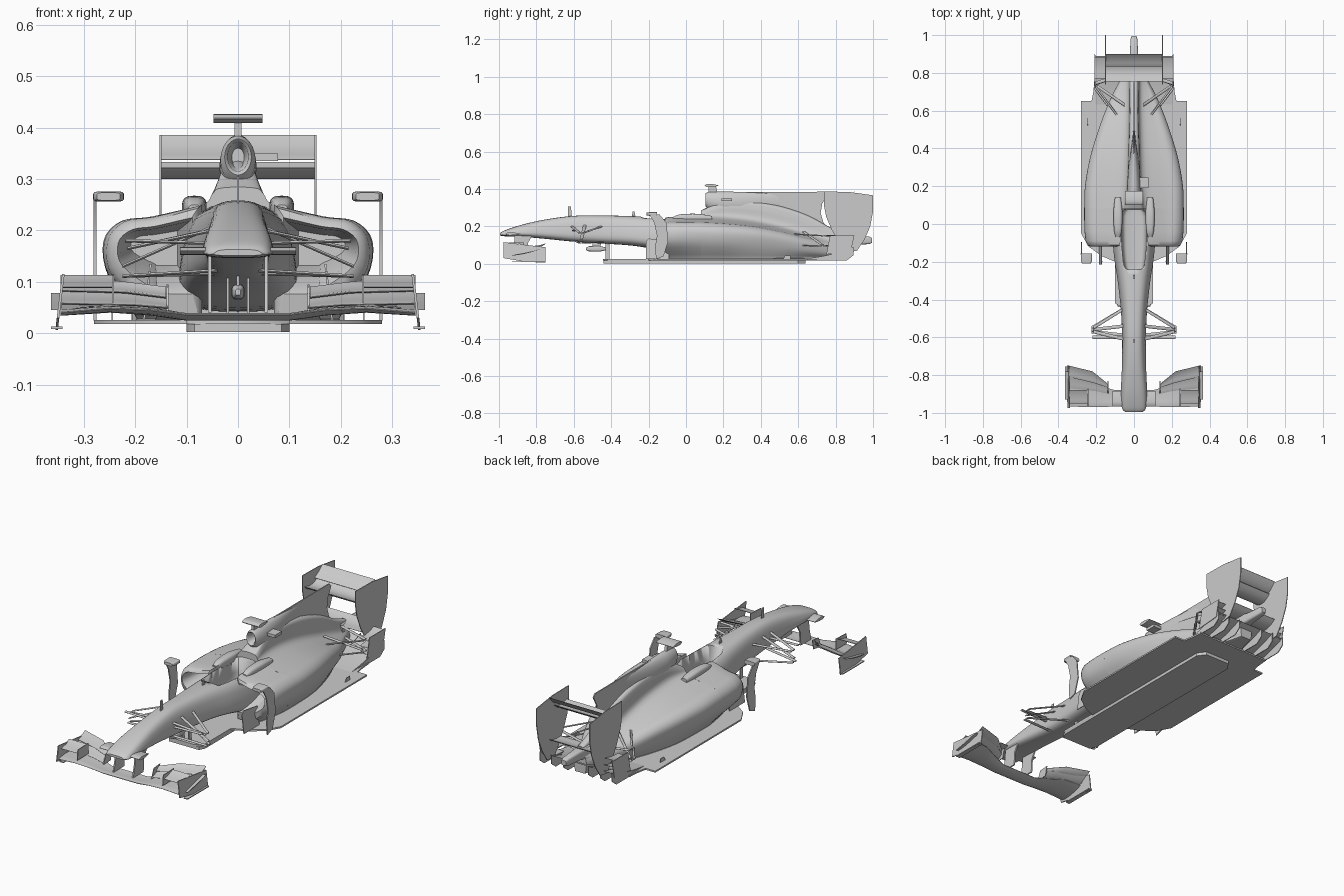
import bpy, bmesh, math

if "Cube" in bpy.data.objects:
    bpy.data.objects.remove(bpy.data.objects["Cube"])

# ---------- helpers ----------
def mesh(name, verts, faces, mirror=False, angle=35):
    me = bpy.data.meshes.new(name)
    me.from_pydata(verts, [], faces)
    bm = bmesh.new()
    bm.from_mesh(me)
    bmesh.ops.recalc_face_normals(bm, faces=bm.faces)
    bm.to_mesh(me)
    bm.free()
    me.polygons.foreach_set("use_smooth", [True] * len(me.polygons))
    me.set_sharp_from_angle(angle=math.radians(angle))
    ob = bpy.data.objects.new(name, me)
    bpy.context.scene.collection.objects.link(ob)
    if mirror:
        ob.modifiers.new("mirror", "MIRROR").use_mirror_merge = False
    return ob

def loft(name, rings, mirror=False, angle=35):
    n = len(rings[0])
    faces = [(k*n+i, k*n+(i+1) % n, (k+1)*n+(i+1) % n, (k+1)*n+i)
             for k in range(len(rings)-1) for i in range(n)]
    faces += [tuple(range(n)), tuple(range((len(rings)-1)*n, len(rings)*n))]
    return mesh(name, [p for r in rings for p in r], faces, mirror, angle)

def dense(pts, n):
    """Smooth curve through tuples of any length."""
    out = []
    for i in range(len(pts)-1):
        a, b, c, d = pts[max(i-1, 0)], pts[i], pts[i+1], pts[min(i+2, len(pts)-1)]
        for k in range(n):
            t = k/n
            out.append(tuple(.5*(2*q + (r-p)*t + (2*p-5*q+4*r-s)*t*t + (3*q-p-3*r+s)*t**3)
                             for p, q, r, s in zip(a, b, c, d)))
    return out + [pts[-1]]

def plate(name, pts, x, t, mirror=False, lean=0):
    """Side-view outline (y, z) given thickness in x; lean moves the foot outward."""
    zt = max(p[1] for p in pts)
    return loft(name, [[(x+s*t/2+lean*(zt-z), y, z) for y, z in pts] for s in (-1, 1)], mirror, 30)

def slab(name, pts, z0, z1):
    """Half top-view outline (x, y), mirrored into one sheet."""
    full = pts + [(-x, y) for x, y in reversed(pts)]
    return loft(name, [[(x, y, z) for x, y in full] for z in (z0, z1)])

def box(name, x0, x1, y0, y1, z0, z1, mirror=False):
    return loft(name, [[(x0, y, z0), (x1, y, z0), (x1, y, z1), (x0, y, z1)] for y in (y0, y1)], mirror)

def foil(name, stations, camber, thick, mirror=False):
    """Wing swept through stations (x, y0, z0, y1, z1); camber sags the middle."""
    rings = []
    for x, y0, z0, y1, z1 in stations:
        up, lo = [], []
        for k in range(9):
            t = k/8
            y, z = y0+(y1-y0)*t, z0+(z1-z0)*t - camber*4*t*(1-t)
            h = thick*(math.sqrt(t)*(1-t)*1.3 + .06)
            up.append((x, y, z+h))
            lo.append((x, y, z-h))
        rings.append(up + lo[::-1])
    return loft(name, rings, mirror)

def rod(name, a, b, ry=.009, rz=.0035):
    c = [(math.cos(k*math.pi/5), math.sin(k*math.pi/5)) for k in range(10)]
    return loft(name, [[(p[0], p[1]+ry*u, p[2]+rz*v) for u, v in c] for p in (a, b)], True, 50)

def oval(y, cx, hw, zb, zt, e=2.0, taper=0.0, n=32):
    ring = []
    for k in range(n):
        c, s = math.cos(2*math.pi*k/n), math.sin(2*math.pi*k/n)
        u = math.copysign(abs(c)**(2/e), c)
        v = math.copysign(abs(s)**(2/e), s)
        ring.append((cx + hw*u*(1-taper*v), y, (zb+zt)/2 + (zt-zb)/2*v))
    return ring

# ---------- nose and chassis, with cockpit opening ----------
sec = [(-.995, .045, .151, .163), (-.97, .062, .147, .178), (-.88, .066, .144, .208),
       (-.75, .061, .133, .237), (-.6, .06, .118, .256), (-.45, .067, .108, .258),
       (-.3, .083, .098, .255), (-.18, .1, .08, .25), (-.05, .11, .05, .25), (.12, .11, .04, .252)]
chassis = loft("chassis", [oval(y, 0, w, b, t, 3.2, .16) for y, w, b, t in dense(sec, 4)])
cutter = loft("cockpit_cutter", [oval(y, 0, w, .11, .4, 6) for y, w in dense(
    [(-.24, .035), (-.22, .052), (-.12, .064), (.04, .066), (.075, .05)], 3)])
cutter.hide_render = True
cutter.hide_set(True)
cut = chassis.modifiers.new("cockpit", "BOOLEAN")
cut.operation, cut.object, cut.solver = "DIFFERENCE", cutter, "EXACT"
loft("headrest", [oval(y, .085, w, .22, t, 3) for y, w, t in dense(
    [(-.07, .012, .25), (-.03, .021, .264), (.06, .024, .267), (.14, .016, .255)], 4)], True)

# ---------- engine cover and sidepods ----------
def half_profile(zt, wt, zn, W, zp, wb):
    n = wt*1.4
    return dense([(0, zt), (wt*.75, zt-.1*(zt-zn)), (wt, zt-.4*(zt-zn)), (n, zn),
                  ((n+W)/2, zp+.3*(zn-zp)), (W*.87, zp), (W, zp*.82), (W*.96, zp*.5),
                  (wb, .035), (wb*.9, .025), (0, .025)], 4)

body = [(.08, .285, .05, .25, .262, .217, .2), (.2, .335, .036, .25, .258, .21, .2),
        (.35, .335, .03, .235, .232, .195, .19), (.5, .31, .026, .205, .187, .168, .155),
        (.65, .26, .023, .165, .13, .13, .1), (.78, .19, .022, .13, .065, .105, .05),
        (.86, .16, .018, .12, .035, .1, .03)]
rings = []
for y, *p in dense(body, 5):
    h = half_profile(*p)
    rings.append([(x, y, z) for x, z in h] + [(-x, y, z) for x, z in h[-2:0:-1]])
loft("engine_cover", rings)

def pod_ring(y, W, zp, wb, sx=1, sz=1):
    h = half_profile(.25, .05, .249, W, zp, wb)
    return [(.165+(max(x, .07)-.165)*sx, y, .178+(z-.178)*sz) for x, z in h]
loft("sidepod_front", [pod_ring(.04, .25, .213, .16, .5, .3), pod_ring(-.1, .25, .213, .16, .74, .55),
     pod_ring(-.118, .25, .213, .16, .8, .66), pod_ring(-.112, .25, .214, .16, .93, .92),
     pod_ring(-.09, .254, .217, .165), pod_ring(-.04, .26, .218, .18),
     pod_ring(.03, .262, .218, .192), pod_ring(.085, .262, .217, .2)], True, 50)

# ---------- airbox, fin and cameras ----------
loft("airbox", [oval(.2, 0, .012, .325, .36), oval(.11, 0, .02, .315, .372), oval(.105, 0, .026, .308, .378),
     oval(.12, 0, .034, .29, .384), oval(.2, 0, .036, .26, .386), oval(.3, 0, .03, .26, .384),
     oval(.42, 0, .012, .26, .378), oval(.5, 0, .003, .27, .37)], False, 50)
plate("engine_fin", [(.2, .3), (.2, .384), (.74, .385), (.755, .37), (.728, .32), (.72, .27),
                     (.735, .22), (.78, .17), (.6, .2), (.4, .28)], 0, .006)
plate("camera_post", [(.12, .37), (.17, .37), (.16, .415), (.12, .415)], 0, .014)
foil("camera_bar", [(s*.048, .1, .418, .175, .418) for s in (-1, 1)], 0, .016)
box("side_camera", .03, .078, .19, .245, .335, .35)
plate("nose_antenna", [(-.63, .25), (-.61, .25), (-.615, .305), (-.63, .305)], 0, .004)
plate("pitot", [(-.29, .25), (-.27, .25), (-.275, .28), (-.285, .28)], 0, .004)
foil("nose_camera_bar", [(s*.113, -.965, .16, -.885, .16) for s in (-1, 1)], 0, .014)
loft("underchassis_pod", [oval(y, 0, .013*k, .08-.015*k, .08+.015*k, 3) for y, k in
     ((-.535, .4), (-.52, .9), (-.46, 1), (-.43, .5))])
plate("pod_strut", [(-.5, .08), (-.46, .08), (-.45, .13), (-.5, .13)], 0, .006)

# ---------- floor, plank and diffuser ----------
slab("floor", [(.06, -.445), (.1, -.42), (.1, -.2), (.17, -.17), (.24, -.12), (.28, -.05), (.28, .65),
               (.225, .65), (.215, .7), (.21, .76), (.1, .76)], .018, .026)
slab("plank", [(.085, -.44), (.1, -.41), (.1, .6), (.07, .64)], .002, .018)
foil("diffuser", [(s*.205, .62, .024, .89, .085) for s in (-1, 1)], .012, .006)
for i, x in enumerate((.07, .14, .205)):
    plate(f"diffuser_fence_{i}", [(.64, .018), (.86, .018), (.895, .045), (.895, .09), (.78, .05)], x, .004, True)
plate("splitter_stay", [(-.43, .02), (-.41, .02), (-.41, .12), (-.43, .12)], .02, .005, True)
plate("bargeboard", [(-.215, .025), (-.09, .025), (-.09, .12), (-.2, .135), (-.215, .12)], .17, .004, True, .12)
plate("floor_tab", [(.52, .025), (.56, .025), (.56, .045), (.53, .045)], .245, .003, True)

# ---------- pod vanes and mirrors ----------
plate("pod_vane", [(-.195, .262), (-.14, .262), (-.105, .22), (-.095, .12), (-.12, .04), (-.16, .025),
                   (-.165, .09), (-.155, .15), (-.17, .22)], .278, .006, True)
loft("mirror", [oval(y, .252, .03*k, .266-.01*k, .266+.01*k, 5) for y, k in
     ((-.21, .75), (-.195, .98), (-.155, 1))], True)

# ---------- front wing ----------
wing = [(.1, -.965, .036, -.88, .038), (.17, -.97, .045, -.86, .05),
        (.25, -.97, .048, -.83, .06), (.345, -.965, .04, -.82, .06)]
foil("front_main_plane", [(-x, *r) for x, *r in wing[::-1]] + wing, .006, .012)
foil("front_flap_lower", [(.135, -.9, .05, -.85, .07), (.2, -.885, .055, -.815, .085),
                          (.345, -.87, .058, -.775, .09)], .006, .007, True)
foil("front_flap_upper", [(.14, -.865, .07, -.845, .09), (.22, -.84, .08, -.78, .1),
                          (.345, -.81, .083, -.75, .108)], .005, .006, True)
foil("front_cascade", [(x, -.95, .09, -.88, .113) for x in (.243, .345)], .005, .006, True)
plate("cascade_fence", [(-.96, .06), (-.87, .06), (-.87, .115), (-.955, .112)], .243, .004, True)
plate("flap_fence", [(-.9, .04), (-.84, .045), (-.83, .095), (-.88, .09)], .137, .004, True)
plate("front_endplate", [(-.975, .115), (-.75, .088), (-.75, .006), (-.86, .01), (-.975, .03)],
      .34, .005, True, .12)
foil("endplate_winglet", [(x, -.93, .045, -.78, .078) for x in (.343, .364)], .004, .005, True)
box("endplate_foot", .342, .364, -.93, -.755, .008, .013, True)
plate("wing_pylon", [(-.915, .155), (-.82, .155), (-.845, .11), (-.85, .04), (-.935, .04), (-.92, .1)],
      .055, .007, True)

# ---------- rear wing ----------
plate("rear_endplate", [(.738, .386), (.87, .384), (1, .366), (1, .28), (.985, .2), (.955, .13), (.915, .07),
                        (.86, .06), (.815, .12), (.78, .18), (.75, .25), (.738, .31)], .151, .004, True)
foil("rear_main_plane", [(s*.15, .755, .322, .86, .332) for s in (-1, 1)], .02, .012)
foil("rear_flap", [(s*.15, .835, .338, .9, .385) for s in (-1, 1)], .008, .008)
foil("rear_beam_wing", [(s*.15, .8, .15, .9, .17) for s in (-1, 1)], .012, .01)
loft("rear_crash_structure", [oval(y, 0, w, .125-h, .125+h, 4) for y, w, h in
     ((.8, .035, .035), (.9, .022, .024), (.98, .018, .02), (.995, .013, .013))])
for i, z in enumerate((.06, .095, .13)):
    foil(f"rear_winglet_{i}", [(x, .77, z, .885, z+.02) for x in (.153, .21)], .008, .005, True)
plate("rear_brake_duct", [(.75, .05), (.88, .06), (.9, .15), (.77, .15)], .208, .004, True)

# ---------- suspension ----------
arms = {
    "front_upper_arm_a": ((.055, -.45, .2), (.215, -.55, .165)),
    "front_upper_arm_b": ((.05, -.61, .2), (.215, -.57, .165)),
    "front_lower_arm_a": ((.04, -.44, .116), (.225, -.55, .111)),
    "front_lower_arm_b": ((.04, -.59, .122), (.225, -.57, .111)),
    "front_pushrod": ((.05, -.54, .207), (.225, -.56, .13)),
    "front_track_rod": ((.05, -.6, .175), (.22, -.6, .18)),
    "rear_upper_arm_a": ((.07, .55, .16), (.205, .73, .15)),
    "rear_upper_arm_b": ((.03, .8, .15), (.205, .745, .15)),
    "rear_lower_arm_a": ((.08, .55, .1), (.21, .72, .095)),
    "rear_lower_arm_b": ((.02, .81, .1), (.21, .74, .095)),
    "rear_pullrod": ((.05, .63, .17), (.195, .73, .1))}
for name, (a, b) in arms.items():
    rod(name, a, b)
